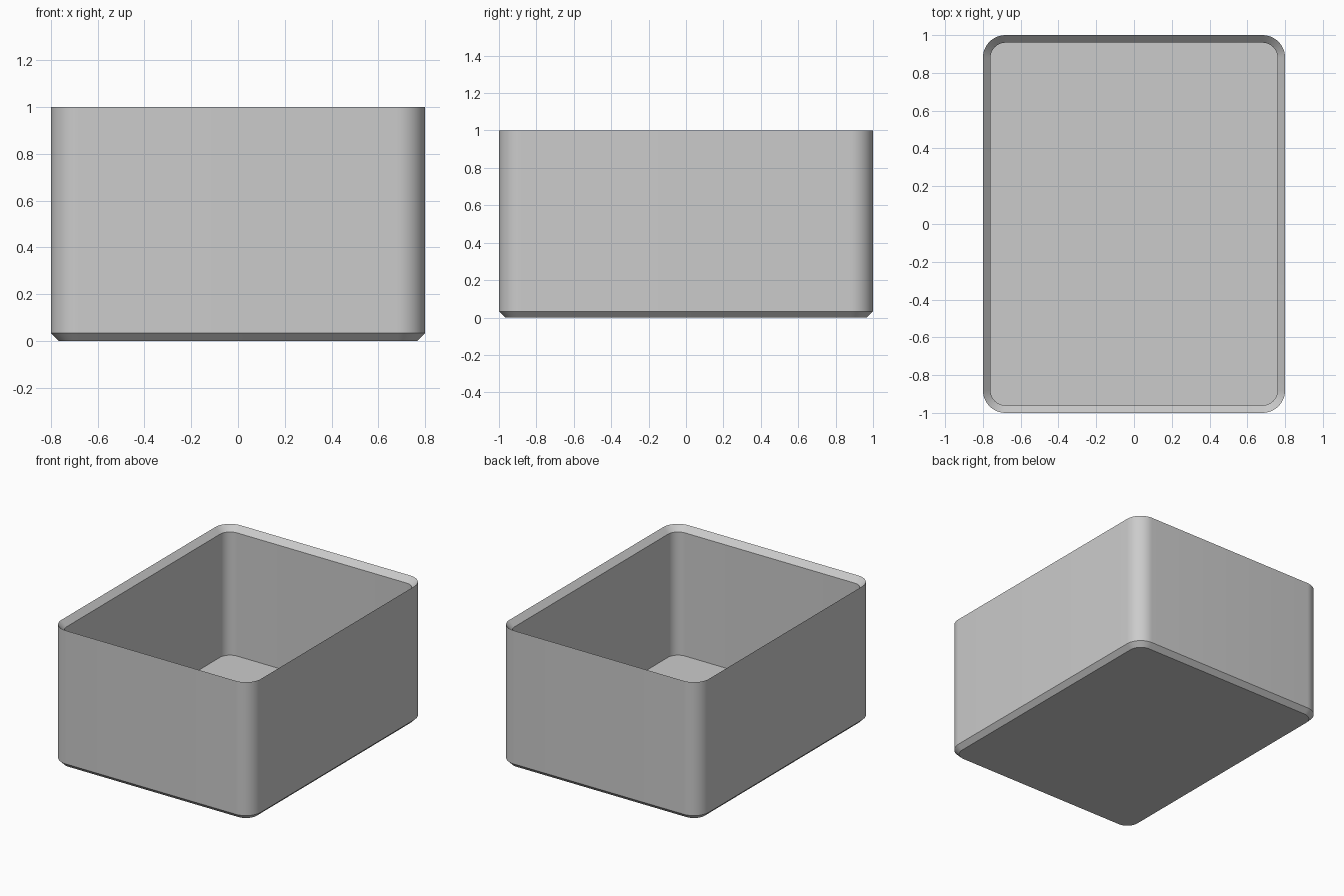
import bpy
import bmesh
from math import cos, sin, pi, radians

cube = bpy.data.objects.get("Cube")
if cube:
    bpy.data.objects.remove(cube, do_unlink=True)

# Overall dimensions
HALF_X, HALF_Y, HEIGHT = 0.8, 1.0, 1.0
RADIUS, SEGMENTS = 0.12, 12
WALL, FLOOR, CHAMFER = 0.04, 0.067, 0.033

# Plain grey plastic
grey = bpy.data.materials.new("light_grey")
grey.use_nodes = True
colour = (0.6, 0.6, 0.6, 1)
grey.diffuse_color = colour
grey.node_tree.nodes["Principled BSDF"].inputs["Base Color"].default_value = colour


def rounded_loop(bm, inset, z):
    """Ring of vertices around a rounded rectangle, moved inward by inset."""
    r = RADIUS - inset
    ring = []
    for corner, (sx, sy) in enumerate([(1, 1), (-1, 1), (-1, -1), (1, -1)]):
        cx, cy = sx * (HALF_X - RADIUS), sy * (HALF_Y - RADIUS)
        for i in range(SEGMENTS + 1):
            a = (corner + i / SEGMENTS) * pi / 2
            ring.append(bm.verts.new((cx + r * cos(a), cy + r * sin(a), z)))
    return ring


# Wall section from the underside, up the outside, over the bevelled rim, down to the floor
section = [
    (CHAMFER, 0),
    (0, CHAMFER),
    (0, HEIGHT),
    (WALL, HEIGHT - WALL),
    (WALL, FLOOR),
]
bm = bmesh.new()
rings = [rounded_loop(bm, inset, z) for inset, z in section]
for low, high in zip(rings, rings[1:]):
    for i in range(len(low)):
        j = (i + 1) % len(low)
        bm.faces.new((low[i], low[j], high[j], high[i]))

# Underside and inner floor
bm.faces.new(rings[0][::-1])
bm.faces.new(rings[-1])

mesh = bpy.data.meshes.new("open_box")
bm.to_mesh(mesh)
bm.free()
mesh.materials.append(grey)
box = bpy.data.objects.new("open_box", mesh)
bpy.context.collection.objects.link(box)

# Smooth round corners, crisp rim and chamfer edges
bpy.ops.object.select_all(action="DESELECT")
box.select_set(True)
bpy.context.view_layer.objects.active = box
bpy.ops.object.shade_smooth_by_angle(angle=radians(30))
